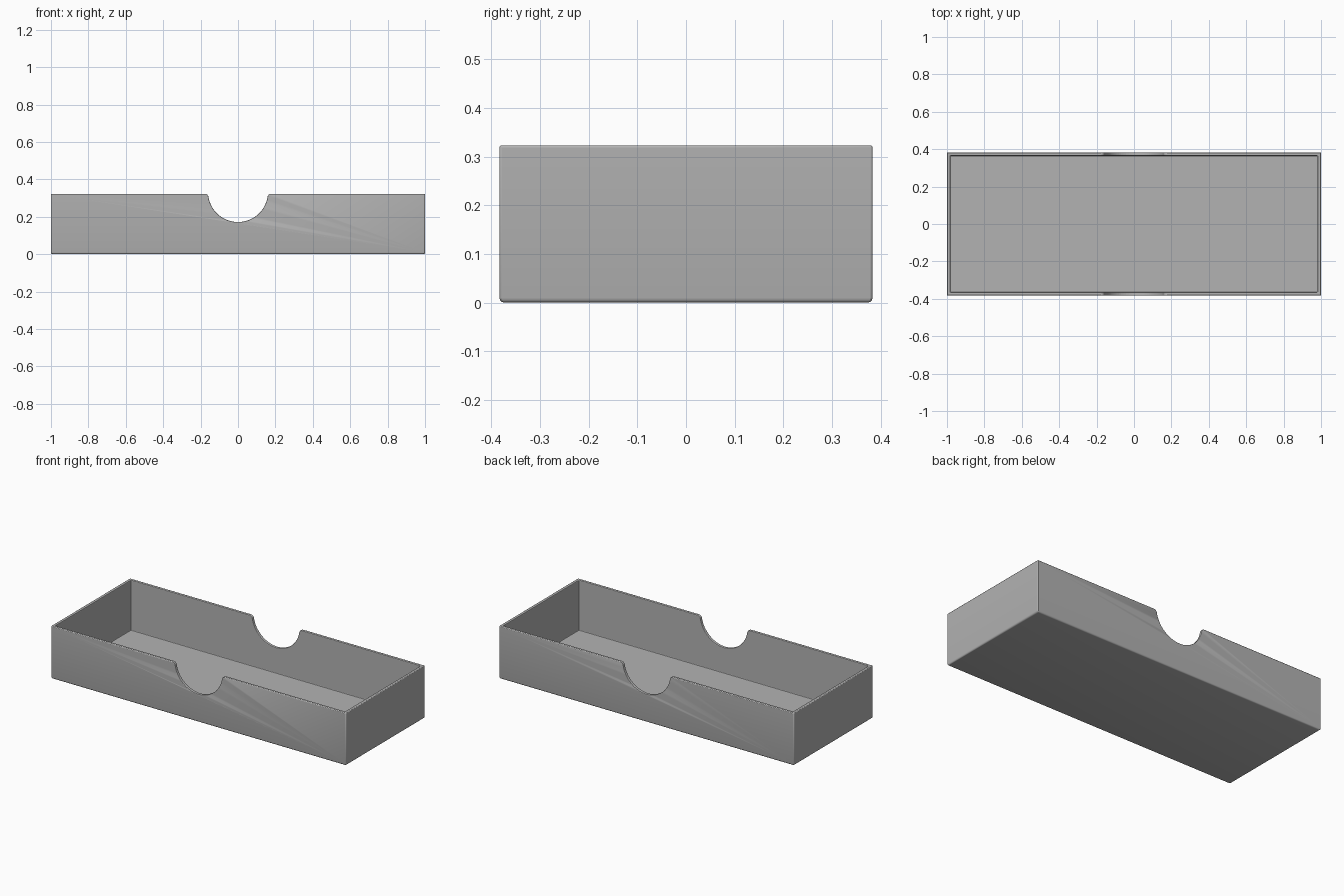
import bpy, bmesh, math
from mathutils import Vector

cube = bpy.data.objects.get("Cube")
if cube:
    bpy.data.objects.remove(cube, do_unlink=True)

LENGTH, WIDTH, HEIGHT = 2.0, 0.766, 0.323
WALL, FLOOR = 0.018, 0.015

grey = bpy.data.materials.new("plain grey")
grey.use_nodes = True
colour = (0.45, 0.45, 0.45, 1)
grey.diffuse_color = colour
grey.node_tree.nodes["Principled BSDF"].inputs["Base Color"].default_value = colour


def add_object(name, bm):
    bmesh.ops.recalc_face_normals(bm, faces=bm.faces)
    mesh = bpy.data.meshes.new(name)
    bm.to_mesh(mesh)
    bm.free()
    mesh.materials.append(grey)
    obj = bpy.data.objects.new(name, mesh)
    bpy.context.collection.objects.link(obj)
    return obj


def box(size, bottom):
    bm = bmesh.new()
    bmesh.ops.create_cube(bm, size=1)
    bmesh.ops.scale(bm, vec=size, verts=bm.verts)
    bmesh.ops.translate(bm, vec=(0, 0, bottom + size[2] / 2), verts=bm.verts)
    return bm


def arc(cx, cz, radius, start, end, steps):
    angles = [start + (end - start) * i / steps for i in range(steps + 1)]
    return [(cx + radius * math.cos(a), cz + radius * math.sin(a)) for a in angles]


# Tray body with a rounded bottom edge
bm = box((LENGTH, WIDTH, HEIGHT), 0)
bottom_edges = [e for e in bm.edges if all(v.co.z < 0.01 for v in e.verts)]
bmesh.ops.bevel(bm, geom=bottom_edges, offset=0.01, segments=3,
                profile=0.5, affect='EDGES')
tray = add_object("tray", bm)

# Inner hollow
hollow = add_object("hollow_cutter",
                    box((LENGTH - 2 * WALL, WIDTH - 2 * WALL, HEIGHT), FLOOR))

# Finger notch: a big arc that flows into the rim through two small fillets
radius, centre, fillet = 0.16, 0.332, 0.02
fz = HEIGHT - fillet
fx = math.sqrt((radius + fillet) ** 2 - (fz - centre) ** 2)
tilt = math.atan2(fz - centre, fx)
right = arc(fx, fz, fillet, math.pi / 2, math.pi + tilt, 6)
bowl = arc(0, centre, radius, tilt, -math.pi - tilt, 32)
left = [(-x, z) for x, z in reversed(right)]
outline = right + bowl[1:-1] + left
outline += [(-fx, HEIGHT + 0.1), (fx, HEIGHT + 0.1)]

bm = bmesh.new()
face = bm.faces.new([bm.verts.new((x, -WIDTH, z)) for x, z in outline])
grown = bmesh.ops.extrude_face_region(bm, geom=[face])["geom"]
bmesh.ops.translate(bm, vec=Vector((0, 2 * WIDTH, 0)),
                    verts=[g for g in grown if isinstance(g, bmesh.types.BMVert)])
notch = add_object("notch_cutter", bm)

# Cut the tray
for cutter in (hollow, notch):
    cut = tray.modifiers.new(cutter.name, 'BOOLEAN')
    cut.operation = 'DIFFERENCE'
    cut.solver = 'EXACT'
    cut.object = cutter
    cutter.hide_render = True
    cutter.hide_viewport = True
    cutter.display_type = 'WIRE'

# Soften the rim and corners
soft = tray.modifiers.new("soft_edges", 'BEVEL')
soft.width = 0.004
soft.segments = 2
soft.limit_method = 'ANGLE'
soft.angle_limit = math.radians(50)

bpy.ops.object.select_all(action='DESELECT')
tray.select_set(True)
bpy.context.view_layer.objects.active = tray
bpy.ops.object.shade_smooth_by_angle(angle=math.radians(35))
